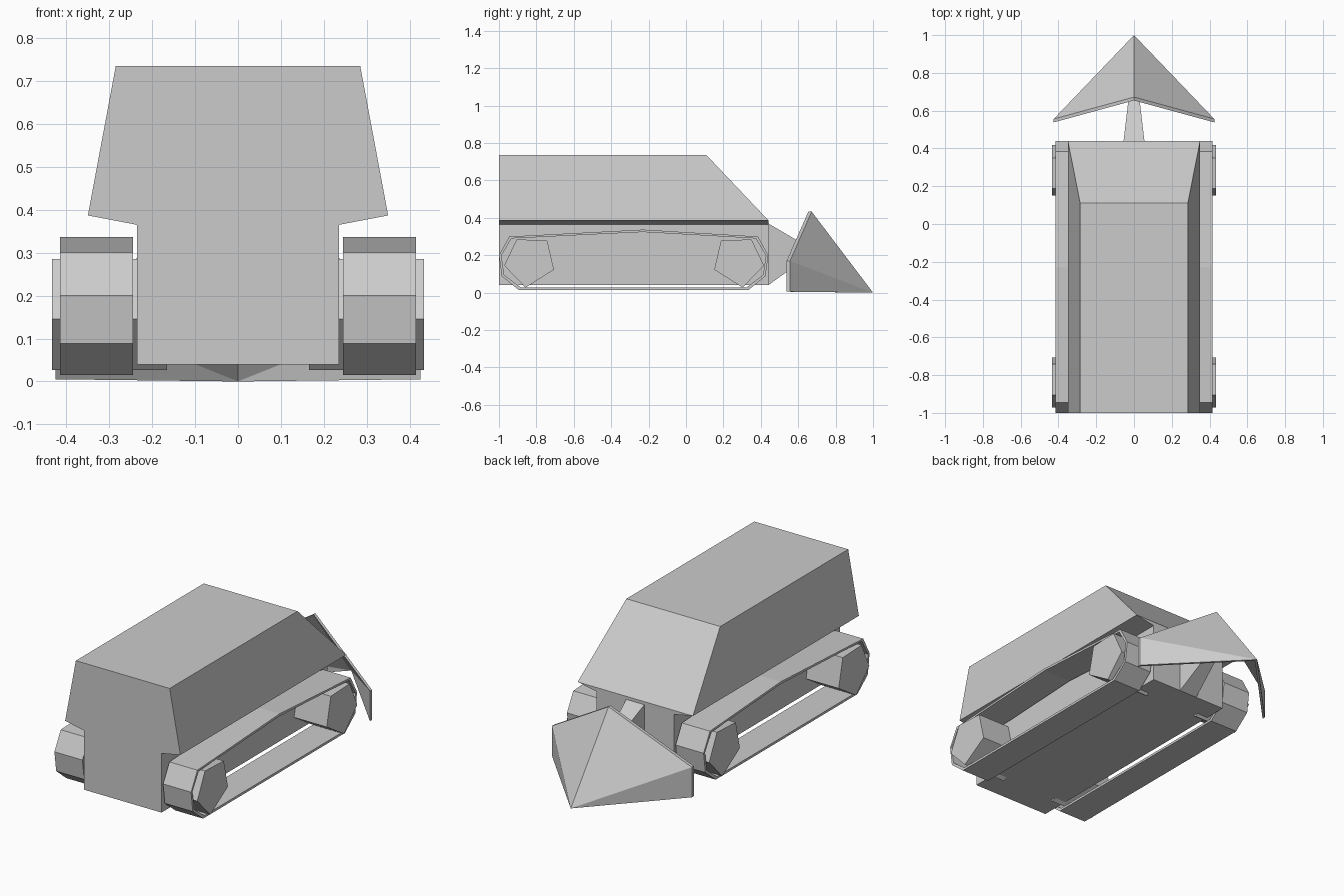
import bpy, bmesh

if "Cube" in bpy.data.objects:
    bpy.data.objects.remove(bpy.data.objects["Cube"])


def make(name, verts, faces):
    bm = bmesh.new()
    vs = [bm.verts.new(v) for v in verts]
    for f in faces:
        bm.faces.new([vs[i] for i in f])
    bmesh.ops.recalc_face_normals(bm, faces=bm.faces)
    me = bpy.data.meshes.new(name)
    bm.to_mesh(me)
    bm.free()
    ob = bpy.data.objects.new(name, me)
    bpy.context.collection.objects.link(ob)
    return ob


def bridge(n):
    """Quads joining two rings of n points."""
    return [(i, (i + 1) % n, n + (i + 1) % n, n + i) for i in range(n)]


def prism(name, profile, x0, x1):
    """Extrude a (y, z) profile along x."""
    n = len(profile)
    verts = [(x, y, z) for x in (x0, x1) for y, z in profile]
    return make(name, verts, bridge(n) + [tuple(range(n)), tuple(range(n, 2 * n))])


def band(name, outer, inner, x0, x1):
    """Closed hollow strip between two (y, z) loops, along x."""
    n = len(outer)
    verts = [(x, y, z) for x, loop in ((x0, outer), (x1, outer), (x1, inner), (x0, inner))
             for y, z in loop]
    faces = []
    for k in range(4):
        a, b = k * n, ((k + 1) % 4) * n
        faces += [(a + i, a + (i + 1) % n, b + (i + 1) % n, b + i) for i in range(n)]
    return make(name, verts, faces)


# Hull: narrow lower box flaring into a tapered cabin with a sloped end
half = [(0.235, 0.04), (0.235, 0.365), (0.35, 0.387), (0.285, 0.735)]
section = half + [(-x, z) for x, z in reversed(half)]
verts = [(x, -1, z) for x, z in section]
verts += [(x, 0.11 if z > 0.7 else 0.44, z) for x, z in section]
make("hull", verts, bridge(8) + [tuple(range(8)), (8, 9, 10, 13, 14, 15), (10, 11, 12, 13)])

# Tracks and five-sided wheels on both sides
outer = [(-0.895, 0.015), (0.335, 0.015), (0.425, 0.088), (0.44, 0.20), (0.385, 0.30),
         (-0.23, 0.337), (-0.945, 0.30), (-1.0, 0.20), (-0.985, 0.088)]
t = 0.013
cy, cz = -0.28, 0.176
inner = [(cy + (y - cy) * (1 - t / 0.72), cz + (z - cz) * (1 - t / 0.161)) for y, z in outer]
wheel = [(-0.905, 0.285), (-0.742, 0.278), (-0.706, 0.123), (-0.858, 0.027), (-0.972, 0.145)]
wheels = {"rear": [(-0.555 - y, z) for y, z in wheel], "front": wheel}
for side, s in (("right", 1), ("left", -1)):
    band(f"{side}_track", outer, inner, s * 0.245, s * 0.415)
    for end, prof in wheels.items():
        prism(f"{side}_{end}_wheel", prof, s * 0.165, s * 0.433)

# Tapered arm carrying the plough
arm = []
for y, w, z0, z1 in ((0.44, 0.055, 0.04, 0.37), (0.67, 0.028, 0.205, 0.235)):
    arm += [(-w, y, z0), (w, y, z0), (w, y, z1), (-w, y, z1)]
make("plough_arm", arm, bridge(4) + [(0, 1, 2, 3), (4, 5, 6, 7)])

# V-shaped plough plate: top, right upper, right lower, tip, left lower, left upper
plate = [(0, 0.672, 0.433), (0.425, 0.556, 0.17), (0.425, 0.556, 0.005),
         (0, 1.0, 0), (-0.425, 0.556, 0.005), (-0.425, 0.556, 0.17)]
tris = [(0, 1, 3), (1, 2, 3), (3, 4, 5), (3, 5, 0)]
verts = plate + [(x, y - 0.018, z) for x, y, z in plate]
make("plough", verts, bridge(6) + tris + [tuple(i + 6 for i in f) for f in tris])
